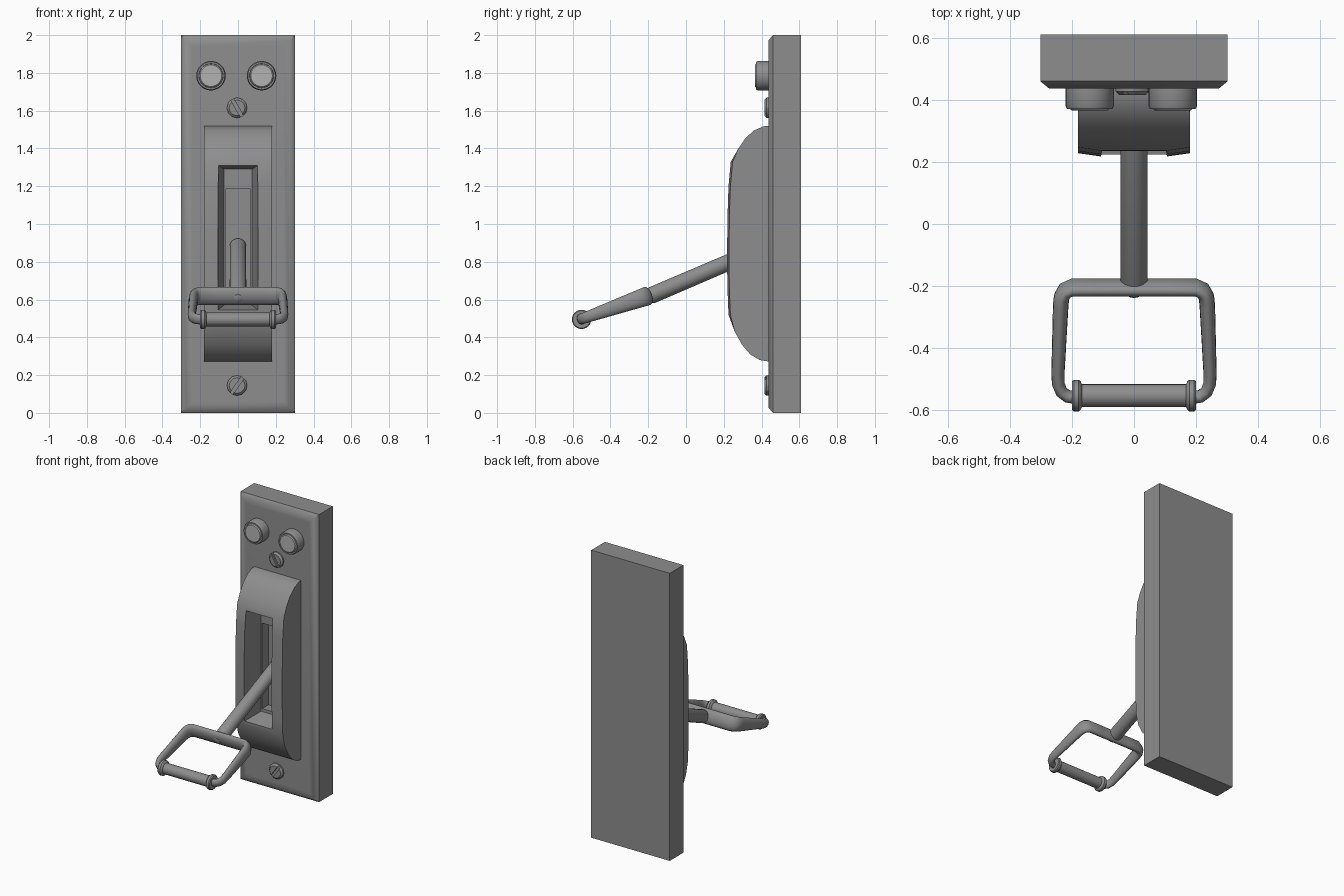
import bpy, bmesh, math
from mathutils import Vector, Matrix

if "Cube" in bpy.data.objects:
    bpy.data.objects.remove(bpy.data.objects["Cube"])


def material(name, v):
    m = bpy.data.materials.new(name)
    m.diffuse_color = (v, v, v, 1)
    m.use_nodes = True
    m.node_tree.nodes["Principled BSDF"].inputs["Base Color"].default_value = m.diffuse_color
    return m


DARK = material('dark_metal', .27)
LENS = material('lens_grey', .45)


def make(name, bm, angle=35):
    bmesh.ops.recalc_face_normals(bm, faces=bm.faces)
    me = bpy.data.meshes.new(name)
    bm.to_mesh(me)
    bm.free()
    ob = bpy.data.objects.new(name, me)
    me.materials.append(LENS if 'lens' in name else DARK)
    bpy.context.collection.objects.link(ob)
    if angle:
        smooth(ob, angle)
    return ob


def smooth(ob, angle):
    bpy.ops.object.select_all(action='DESELECT')
    ob.select_set(True)
    bpy.context.view_layer.objects.active = ob
    bpy.ops.object.shade_smooth_by_angle(angle=math.radians(angle))


def loft(name, rings, angle=35):
    """Skin a list of equal closed rings and cap both ends."""
    bm = bmesh.new()
    vs = [[bm.verts.new(p) for p in r] for r in rings]
    n = len(vs[0])
    for a, b in zip(vs, vs[1:]):
        for i in range(n):
            j = (i + 1) % n
            bm.faces.new((a[i], a[j], b[j], b[i]))
    bm.faces.new(vs[0])
    bm.faces.new(vs[-1])
    return make(name, bm, angle)


def turned(name, origin, axis, profile, sides=24):
    """Lathe (distance, radius) pairs along an axis."""
    rot = Vector(axis).to_track_quat('Z', 'Y')
    o = Vector(origin)
    rings = []
    for d, r in profile:
        rings.append([o + rot @ Vector((r * math.cos(2 * math.pi * i / sides),
                                        r * math.sin(2 * math.pi * i / sides), d))
                      for i in range(sides)])
    return loft(name, rings)


def rect(x, y, z0, z1):
    return [(-x, y, z0), (x, y, z0), (x, y, z1), (-x, y, z1)]


def cut(ob, cutter):
    mod = ob.modifiers.new('cut', 'BOOLEAN')
    mod.operation = 'DIFFERENCE'
    mod.solver = 'EXACT'
    mod.object = cutter
    bpy.context.view_layer.objects.active = ob
    bpy.ops.object.modifier_apply(modifier=mod.name)
    bpy.data.objects.remove(cutter)


# back plate with a softly chamfered front edge
def plate_ring(y, inset):
    return rect(.302 - inset, y, inset, 2 - inset)


loft('back_plate', [plate_ring(.61, 0), plate_ring(.46, 0), plate_ring(.437, .028),
                    plate_ring(.436, .06)], 45)

# switch housing: side profile with a slightly crowned front
profile = [(.45, 1.52), (.41, 1.517), (.36, 1.495), (.315, 1.455), (.275, 1.395), (.247, 1.33),
           (.235, 1.2), (.23, 1.05), (.228, .9), (.228, .75), (.231, .62), (.235, .52),
           (.258, .43), (.297, .36), (.34, .31), (.39, .28), (.45, .27)]
rings = []
for x, crown in ((-.18, 0), (-.11, .01), (.11, .01), (.18, 0)):
    rings.append([(x, y - (crown if .5 < z < 1.35 else 0), z) for y, z in profile])
housing = loft('switch_housing', rings, 0)

# tapered slot, then a narrower, deeper channel
cut(housing, loft('slot_cutter', [rect(.113, .17, .53, 1.32), rect(.105, .225, .545, 1.31),
                                  rect(.075, .36, .57, 1.29)], 0))
cut(housing, loft('channel_cutter', [rect(.066, .33, .59, 1.185), rect(.066, .43, .59, 1.185)], 0))
smooth(housing, 25)

# indicator lamps
for side, x in (('left', -.143), ('right', .125)):
    turned(f'lamp_ring_{side}', (x, .44, 1.785), (0, -1, 0),
           [(0, .078), (.06, .078), (.07, .073), (.07, .064), (.05, .064)], 28)
    turned(f'lamp_lens_{side}', (x, .44, 1.785), (0, -1, 0),
           [(0, .063), (.07, .063), (.075, .057)], 28)

# slotted screws
for label, z, tilt in (('upper', 1.615, 30), ('lower', .145, -35)):
    screw = turned(f'{label}_screw', (-.005, .445, z), (0, -1, 0),
                   [(0, .054), (.018, .054), (.03, .042)], 12)
    bm = bmesh.new()
    bmesh.ops.create_cube(bm, size=1, matrix=Matrix.Translation((-.005, .415, z))
                          @ Matrix.Rotation(math.radians(-tilt), 4, 'Y')
                          @ Matrix.Diagonal((.018, .024, .14, 1)))
    cut(screw, make('groove_cutter', bm, 0))
    smooth(screw, 30)

# lever rod
a, b = Vector((0, .43, .884)), Vector((0, -.2, .615))
length = (b - a).length
turned('lever_rod', a, b - a, [(0, .043), (length - .02, .044), (length, .036)])

# handle frame: tapered oval bar swept around a sloped loop
SLOPE = .35
half = [(-.18, -.56), (-.215, -.555), (-.234, -.54), (-.244, -.515), (-.245, -.48),
        (-.236, -.26), (-.233, -.235), (-.222, -.215), (-.2, -.205), (-.12, -.205)]
path = half + [(-x, y) for x, y in reversed(half)]


def on_plane(p):
    return Vector((p[0], p[1], .619 + (p[1] + .205) * SLOPE))


normal = Vector((0, -SLOPE, 1)).normalized()
rings = []
for i, p in enumerate(path):
    tangent = (on_plane(path[min(i + 1, len(path) - 1)]) - on_plane(path[max(i - 1, 0)])).normalized()
    side = tangent.cross(normal)
    t = min(1, max(0, (p[1] + .55) / .345))
    w, h = .02 + .006 * t, .028 + .022 * t
    rings.append([on_plane(p) + side * w * math.cos(k * math.pi / 8)
                  + normal * h * math.sin(k * math.pi / 8) for k in range(16)])
loft('handle_frame', rings, 50)

# grip bar with end collars
turned('handle_grip', (-.2, -.553, .495), (1, 0, 0),
       [(0, .046), (.006, .051), (.022, .051), (.028, .046), (.032, .037),
        (.368, .037), (.372, .046), (.378, .051), (.394, .051), (.4, .046)])

# rivet joining the frame to the rod
turned('handle_rivet', (0, -.21, .612), (0, -1, -SLOPE), [(0, .022), (.02, .022), (.024, .016)], 16)
